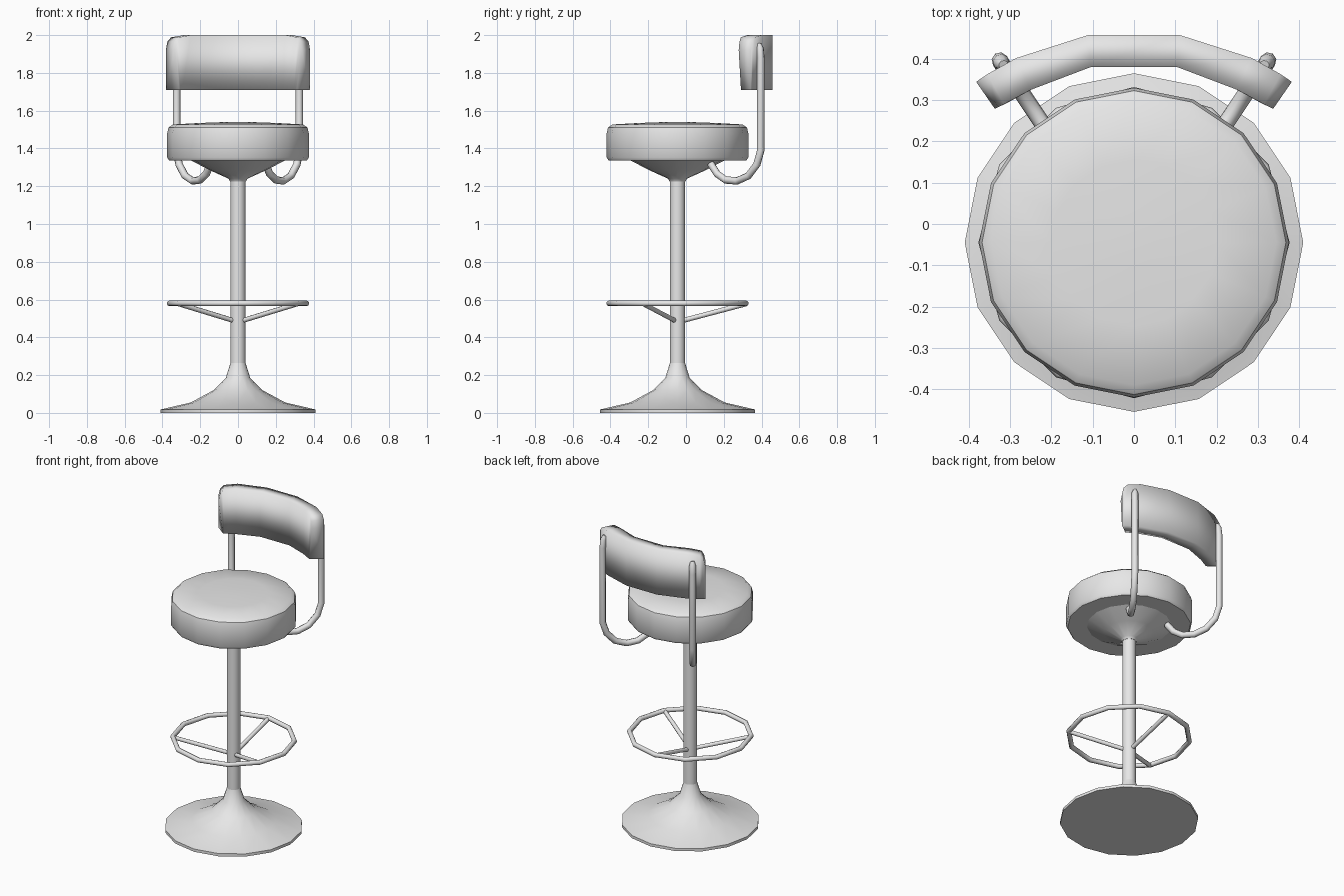
import bpy, bmesh, math
from mathutils import Vector

cube = bpy.data.objects.get("Cube")
if cube:
    bpy.data.objects.remove(cube, do_unlink=True)

AXIS_Y = -0.045  # centre line of pole, seat and base

grey = bpy.data.materials.new("light_grey")
grey.use_nodes = True
grey.diffuse_color = (0.8, 0.8, 0.8, 1)
grey.node_tree.nodes["Principled BSDF"].inputs["Base Color"].default_value = (0.8, 0.8, 0.8, 1)


def finish(name, mesh, angle=40):
    obj = bpy.data.objects.new(name, mesh)
    bpy.context.collection.objects.link(obj)
    mesh.materials.clear()
    mesh.materials.append(grey)
    bpy.ops.object.select_all(action="DESELECT")
    obj.select_set(True)
    bpy.context.view_layer.objects.active = obj
    bpy.ops.object.shade_smooth_by_angle(angle=math.radians(angle))
    return obj


def from_bmesh(name, bm, angle=40):
    bmesh.ops.recalc_face_normals(bm, faces=bm.faces)
    mesh = bpy.data.meshes.new(name)
    bm.to_mesh(mesh)
    bm.free()
    return finish(name, mesh, angle)


def lathe(name, profile, sides=16):
    """Turn (radius, z) points around the centre line; open ends are capped."""
    bm = bmesh.new()
    rings = []
    for r, z in profile:
        ring = []
        for i in range(sides):
            a = math.tau * i / sides
            ring.append(bm.verts.new((r * math.cos(a), AXIS_Y + r * math.sin(a), z)))
        rings.append(ring)
    for low, high in zip(rings, rings[1:]):
        for i in range(sides):
            j = (i + 1) % sides
            bm.faces.new((low[i], low[j], high[j], high[i]))
    bm.faces.new(rings[0])
    bm.faces.new(rings[-1])
    return from_bmesh(name, bm)


def tube(name, points, radius, closed=False, tip=1.0):
    """Sweep a round eight-sided section along the points."""
    curve = bpy.data.curves.new(name, "CURVE")
    curve.dimensions = "3D"
    curve.bevel_depth = radius
    curve.bevel_resolution = 2
    curve.use_fill_caps = True
    spline = curve.splines.new("POLY")
    spline.points.add(len(points) - 1)
    for target, p in zip(spline.points, points):
        target.co = (*p, 1)
    spline.points[-1].radius = tip
    spline.use_cyclic_u = closed
    helper = bpy.data.objects.new(name + "_path", curve)
    bpy.context.collection.objects.link(helper)
    bpy.context.view_layer.update()
    graph = bpy.context.evaluated_depsgraph_get()
    mesh = bpy.data.meshes.new_from_object(helper.evaluated_get(graph))
    bpy.data.objects.remove(helper, do_unlink=True)
    return finish(name, mesh, 50)


# Trumpet base, pole and seat
lathe("base", [(0.41, 0), (0.41, 0.018), (0.25, 0.055), (0.13, 0.12),
               (0.065, 0.185), (0.04, 0.265)])
lathe("pole", [(0.04, 0.25), (0.04, 1.25)])
lathe("seat_support", [(0.042, 1.225), (0.05, 1.24), (0.15, 1.285), (0.265, 1.345)])
lathe("seat", [(0.24, 1.337), (0.365, 1.337), (0.375, 1.352), (0.375, 1.48),
               (0.368, 1.51), (0.345, 1.527), (0.2, 1.535), (0.06, 1.54)])

# Foot ring with three spokes
RING_R, RING_Z = 0.362, 0.58
ring = []
for i in range(12):
    a = math.tau * i / 12
    ring.append((RING_R * math.cos(a), AXIS_Y + RING_R * math.sin(a), RING_Z))
tube("foot_ring", ring, 0.015, closed=True)
for n, degrees in enumerate((90, 210, 330), 1):
    a = math.radians(degrees)
    d = Vector((math.cos(a), math.sin(a), 0))
    centre = Vector((0, AXIS_Y, 0))
    tube(f"foot_spoke_{n}", [centre + d * 0.025 + Vector((0, 0, 0.488)),
                             centre + d * RING_R + Vector((0, 0, RING_Z - 0.003))], 0.013)

# Bent tubes carrying the backrest
path = [(0.145, 0.13, 1.32), (0.168, 0.165, 1.265), (0.2, 0.21, 1.233),
        (0.24, 0.27, 1.228), (0.28, 0.33, 1.255), (0.312, 0.375, 1.315),
        (0.325, 0.396, 1.39), (0.325, 0.396, 1.88), (0.322, 0.392, 1.93),
        (0.316, 0.385, 1.955)]
for side, name in ((1, "left_back_tube"), (-1, "right_back_tube")):
    tube(name, [(side * x, y, z) for x, y, z in path], 0.02, tip=0.6)

# Curved backrest: inner top, outer point, inner bottom and top height per column
half = [((0.105, 0.38), (0.11, 0.458), (0.105, 0.38), 2.0),
        ((0.25, 0.325), (0.285, 0.402), (0.24, 0.33), 2.0),
        ((0.315, 0.29), (0.355, 0.363), (0.295, 0.3), 1.988),
        ((0.329, 0.283), (0.374, 0.35), (0.304, 0.295), 1.965),
        ((0.337, 0.279), (0.382, 0.344), (0.312, 0.291), 1.92)]
BOTTOM = 1.71
bm = bmesh.new()
columns = []
ordered = [(-1, c) for c in reversed(half)] + [(1, c) for c in half]
for side, (inner, outer, low, top) in ordered:
    corners = [(*inner, top), (*outer, top), (*outer, BOTTOM), (*low, BOTTOM)]
    columns.append([bm.verts.new((side * x, y, z)) for x, y, z in corners])
for a, b in zip(columns, columns[1:]):
    for i in range(4):
        j = (i + 1) % 4
        bm.faces.new((a[i], a[j], b[j], b[i]))
bm.faces.new(columns[0])
bm.faces.new(columns[-1])
from_bmesh("backrest", bm, 100)
